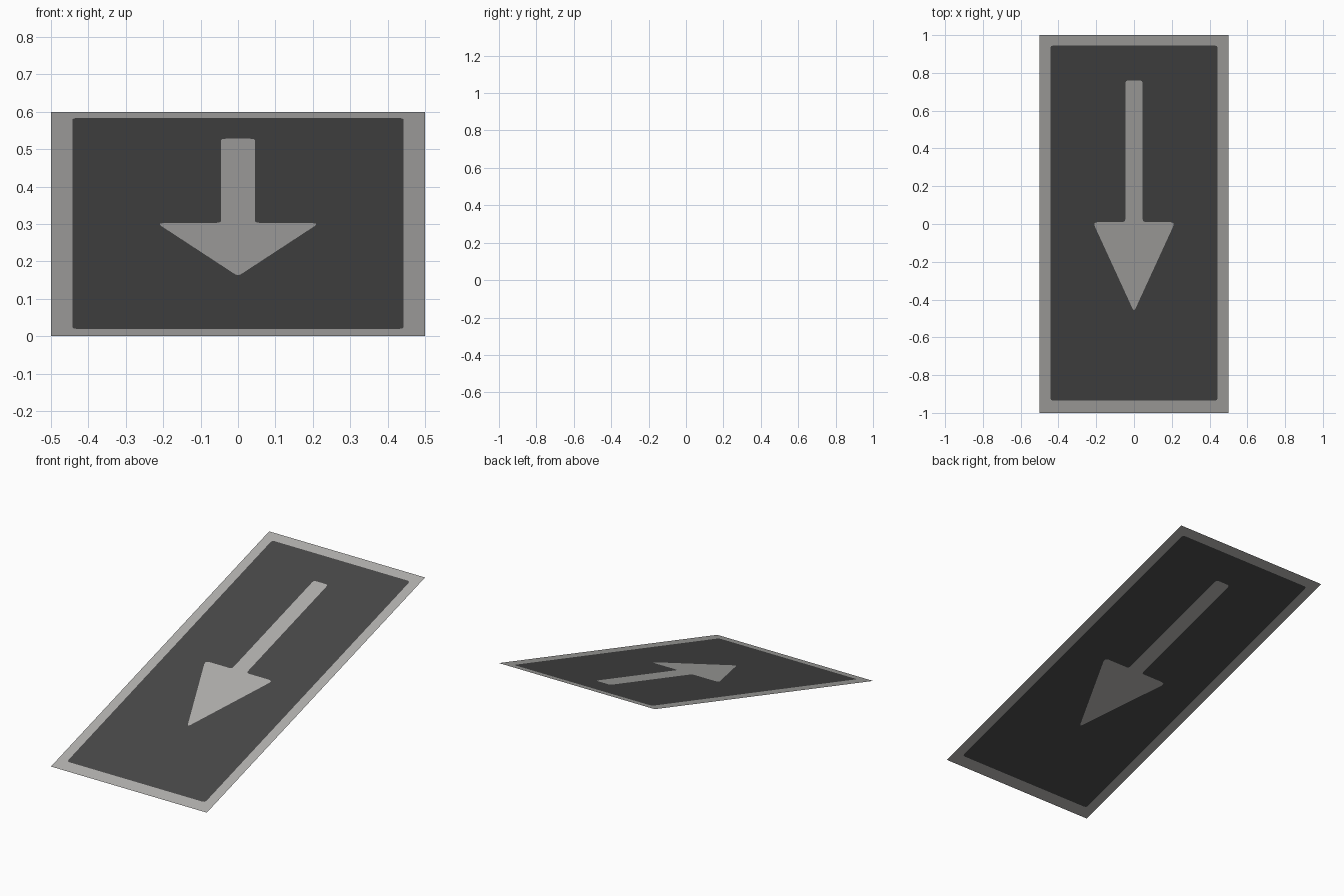
import bpy, bmesh, math
from mathutils import Vector

if "Cube" in bpy.data.objects:
    bpy.data.objects.remove(bpy.data.objects["Cube"])


def material(name, rgb):
    m = bpy.data.materials.new(name)
    m.diffuse_color = (*rgb, 1)
    m.use_nodes = True
    m.node_tree.nodes["Principled BSDF"].inputs["Base Color"].default_value = m.diffuse_color
    return m


light_grey = material("light grey", (0.434, 0.428, 0.418))
dark_grey = material("dark grey", (0.065, 0.065, 0.065))


def bevel(points, sizes):
    """Cut each corner of a closed outline with a short three-point arc."""
    out, n = [], len(points)
    for i, p in enumerate(points):
        p = Vector(p)
        a = p + (Vector(points[i - 1]) - p).normalized() * sizes[i]
        b = p + (Vector(points[(i + 1) % n]) - p).normalized() * sizes[i]
        out += [a, (a + b) / 4 + p / 2, b] if sizes[i] else [p]
    return out


def sloped_sheet(name, loops, mat):
    """Fill outline loops (inner loops are holes) and lay them on the slope."""
    bm = bmesh.new()
    edges = []
    for loop in loops:
        vs = [bm.verts.new((x, y, 0)) for x, y in loop]
        edges += [bm.edges.new((vs[i - 1], vs[i])) for i in range(len(vs))]
    bmesh.ops.triangle_fill(bm, edges=edges, use_beauty=True, normal=(0, 0, 1))
    bm.normal_update()
    bmesh.ops.reverse_faces(bm, faces=[f for f in bm.faces if f.normal.z < 0])
    for v in bm.verts:
        v.co.z = 0.3 * (v.co.y + 1)
    me = bpy.data.meshes.new(name)
    bm.to_mesh(me)
    bm.free()
    me.materials.append(mat)
    ob = bpy.data.objects.new(name, me)
    bpy.context.collection.objects.link(ob)
    return ob


# Outlines seen from above
outer = [(-0.5, -1), (0.5, -1), (0.5, 1), (-0.5, 1)]
inner = bevel([(-0.443, -0.935), (0.443, -0.935), (0.443, 0.945), (-0.443, 0.945)],
              [0.015] * 4)
half = [(0.046, 0.76), (0.046, 0.01), (0.218, 0.01), (0.0, -0.465)]
arrow = bevel(half + [(-x, y) for x, y in reversed(half[:3])],
              [0.014, 0.014, 0.025, 0.02, 0.025, 0.014, 0.014])

# Border, dark field and arrow share one plane without overlapping
sloped_sheet("border", [outer, inner], light_grey)
sloped_sheet("field", [inner, arrow], dark_grey)
sloped_sheet("arrow", [arrow], light_grey)
